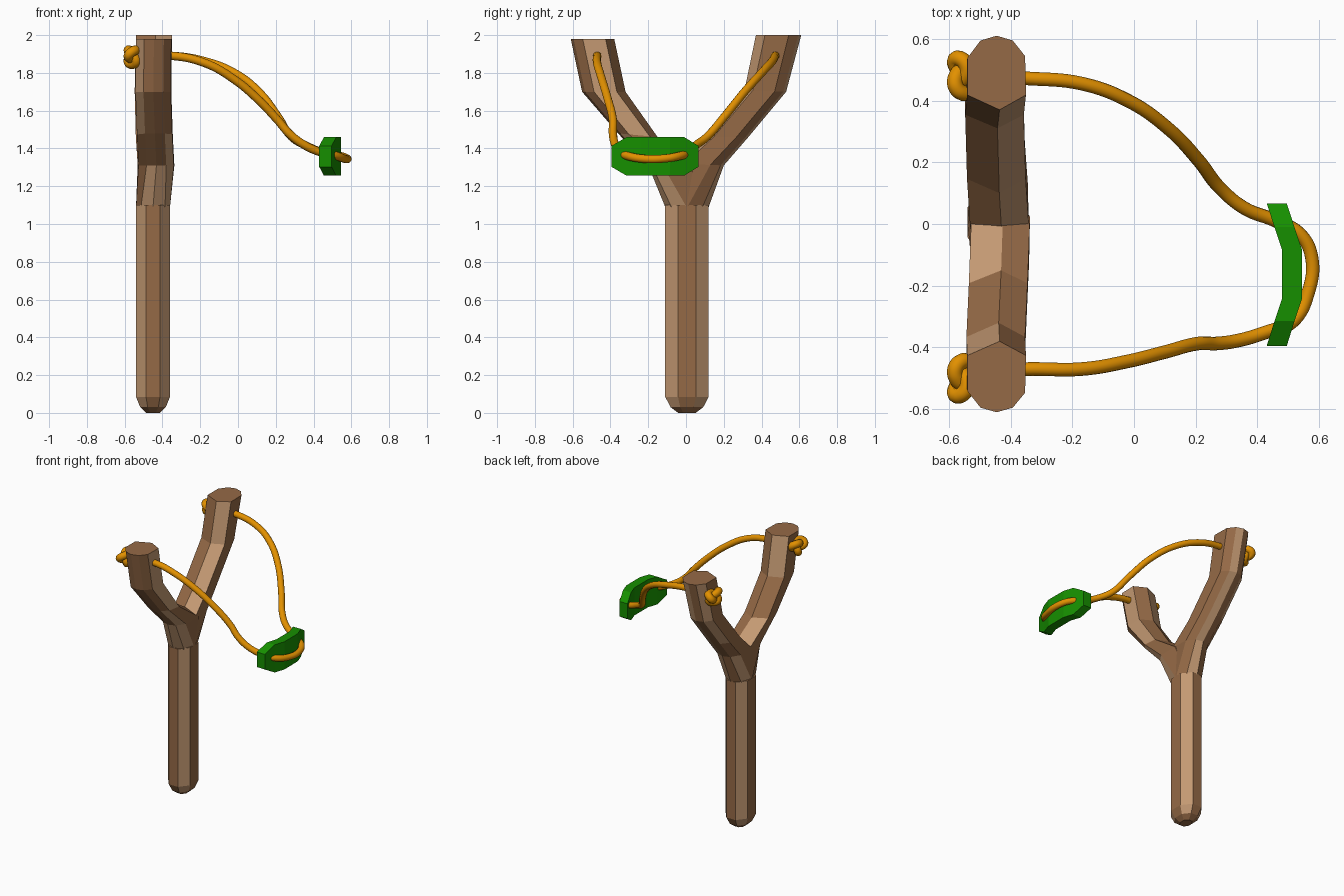
import bpy, bmesh, math
from mathutils import Vector

if "Cube" in bpy.data.objects:
    bpy.data.objects.remove(bpy.data.objects["Cube"])


def material(name, rgb):
    m = bpy.data.materials.new(name)
    m.diffuse_color = (*rgb, 1)
    m.use_nodes = True
    m.node_tree.nodes["Principled BSDF"].inputs["Base Color"].default_value = m.diffuse_color
    return m


WOOD = material("brown wood", (0.30, 0.143, 0.061))
PALE = material("pale wood", (0.55, 0.32, 0.17))
RUBBER = material("orange rubber", (0.76, 0.28, 0.0))
LEATHER = material("green leather", (0.008, 0.275, 0.0))


def loft(name, rings, mats, pale=None):
    """Skin equal-sized point rings, cap both ends; pale(segment, side) picks the second colour."""
    bm = bmesh.new()
    vs = [[bm.verts.new(p) for p in r] for r in rings]
    n = len(vs[0])
    for s, (a, b) in enumerate(zip(vs, vs[1:])):
        for i in range(n):
            j = (i + 1) % n
            f = bm.faces.new((a[i], a[j], b[j], b[i]))
            f.material_index = int(bool(pale and pale(s, i)))
    bm.faces.new(vs[0])
    bm.faces.new(vs[-1])
    bmesh.ops.recalc_face_normals(bm, faces=bm.faces[:])
    me = bpy.data.meshes.new(name)
    bm.to_mesh(me)
    bm.free()
    for m in mats:
        me.materials.append(m)
    ob = bpy.data.objects.new(name, me)
    bpy.context.collection.objects.link(ob)
    return ob


# handle: octagonal stick with a rounded foot, pale on its diagonal sides
OCT = [(math.cos(math.pi / 4 * (i + 0.5)) / 0.924,
        math.sin(math.pi / 4 * (i + 0.5)) / 0.924) for i in range(8)]
loft("handle", [[(-0.45 + 0.09 * s * u, 0.005 + 0.115 * s * v, z) for u, v in OCT]
                for z, s in ((0, 0.4), (0.03, 0.75), (0.085, 1), (1.1, 1))],
     (WOOD, PALE), lambda s, i: i % 2 == 0 and s > 0)

# fork arms: each ring runs between an outer and an inner (y, z) point
ARM = [(1, 0), (0.87, 0.55), (0.45, 0.97), (-0.6, 1),
       (-1, 0.1), (-0.6, -1), (0.4, -1), (0.87, -0.55)]
ROUND = [(math.cos(math.pi / 4 * i), math.sin(math.pi / 4 * i)) for i in range(8)]


def arm(name, stations, pale):
    rings = []
    for k, (outer, inner, xc) in enumerate(stations):
        o, i = Vector(outer), Vector(inner)
        c, h = (o + i) / 2, (o - i) / 2
        rings.append([(xc + (0.095 if k else 0.09) * v, c.x + h.x * u, c.y + h.y * u)
                      for u, v in (ARM if k else ROUND)])
    loft(name, rings, (WOOD, PALE), pale)


arm("left_arm", [((-0.11, 1.09), (0.115, 1.09), -0.45),
                 ((-0.20, 1.31), (0.08, 1.31), -0.432),
                 ((-0.36, 1.48), (-0.15, 1.46), -0.44),
                 ((-0.55, 1.70), (-0.32, 1.70), -0.448),
                 ((-0.61, 1.98), (-0.38, 1.98), -0.445)],
    lambda s, i: i in ((0, 1, 7), (1, 4), (2, 6), (2, 4, 6))[s])
arm("right_arm", [((0.12, 1.09), (-0.105, 1.09), -0.45),
                  ((0.20, 1.31), (-0.06, 1.32), -0.436),
                  ((0.33, 1.46), (0.10, 1.46), -0.446),
                  ((0.53, 1.70), (0.31, 1.71), -0.452),
                  ((0.61, 2.00), (0.37, 2.00), -0.445)],
    lambda s, i: i in ((0, 6), (0, 3), (0, 3, 6), (0, 3, 6))[s])

# pouch: bent plate with clipped corners
loft("pouch", [[(x, y, 1.358 - h), (x + 0.065, y, 1.358 - h),
                (x + 0.065, y, 1.358 + h), (x, y, 1.358 + h)]
               for y, h, x in ((-0.395, 0.055, 0.43), (-0.315, 0.102, 0.455),
                               (-0.24, 0.102, 0.48), (-0.085, 0.102, 0.48),
                               (-0.01, 0.102, 0.455), (0.067, 0.055, 0.43))], (LEATHER,))


# rubber band and knots: smooth tubes
def tube(name, points, radius, closed=False):
    cu = bpy.data.curves.new(name, 'CURVE')
    cu.dimensions = '3D'
    cu.bevel_depth = radius
    cu.bevel_resolution = 4
    cu.resolution_u = 8
    cu.use_fill_caps = True
    sp = cu.splines.new('BEZIER')
    sp.bezier_points.add(len(points) - 1)
    for bp, p in zip(sp.bezier_points, points):
        bp.co = p
        bp.handle_left_type = bp.handle_right_type = 'AUTO'
    sp.use_cyclic_u = closed
    cu.materials.append(RUBBER)
    tmp = bpy.data.objects.new(name + "_curve", cu)
    bpy.context.collection.objects.link(tmp)
    dg = bpy.context.evaluated_depsgraph_get()
    me = bpy.data.meshes.new_from_object(tmp.evaluated_get(dg))
    bpy.data.objects.remove(tmp)
    me.name = name
    me.shade_smooth()
    if not me.materials:
        me.materials.append(RUBBER)
    ob = bpy.data.objects.new(name, me)
    bpy.context.collection.objects.link(ob)


tube("band", [(-0.55, 0.48, 1.88), (-0.35, 0.472, 1.89), (-0.17, 0.455, 1.86),
              (-0.02, 0.40, 1.80), (0.11, 0.31, 1.70), (0.21, 0.205, 1.57),
              (0.28, 0.115, 1.465), (0.36, 0.05, 1.415), (0.46, 0.01, 1.375),
              (0.54, -0.035, 1.36), (0.576, -0.11, 1.347), (0.565, -0.22, 1.345),
              (0.515, -0.315, 1.362), (0.43, -0.35, 1.382), (0.34, -0.377, 1.425),
              (0.27, -0.387, 1.48), (0.21, -0.387, 1.55), (0.10, -0.415, 1.665),
              (-0.02, -0.445, 1.765), (-0.17, -0.47, 1.85), (-0.35, -0.47, 1.89),
              (-0.55, -0.48, 1.88)], 0.022)


def knot(name, yc, side):
    pts = []
    for k in range(24):
        t = math.tau * k / 24
        pts.append((-0.56 - 0.02 * math.sin(3 * t),
                    yc + side * 0.0205 * (math.sin(t) + 2 * math.sin(2 * t)),
                    1.89 + 0.0145 * (math.cos(t) - 2 * math.cos(2 * t))))
    tube(name, pts, 0.026, True)


knot("right_knot", 0.48, 1)
knot("left_knot", -0.5, -1)
